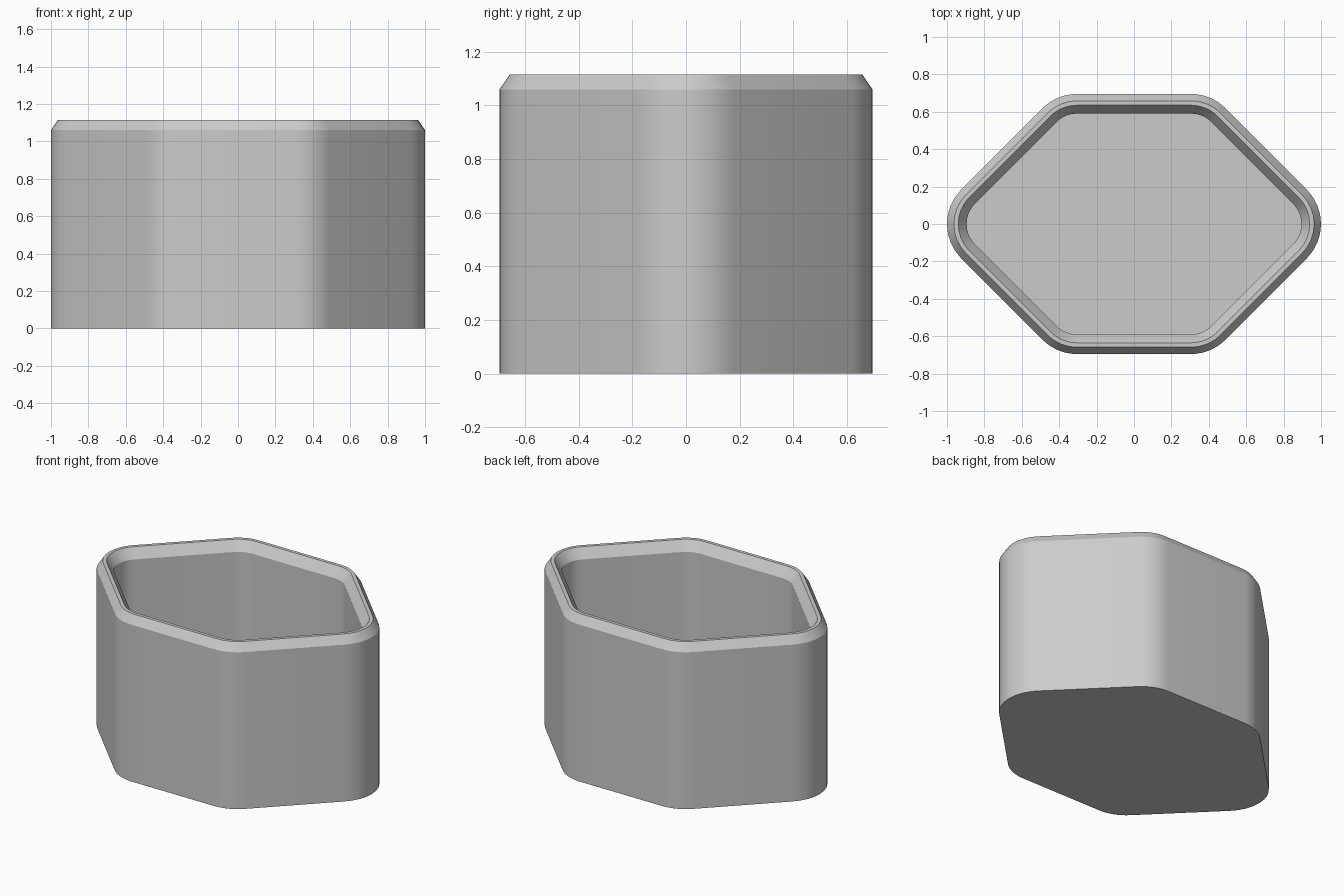
import bpy, bmesh
from math import sin, cos, radians, tan, pi

cube = bpy.data.objects.get("Cube")
if cube:
    bpy.data.objects.remove(cube, do_unlink=True)

HALF_DEPTH = 0.695
CORNER_RADIUS = 0.26
STEPS = 8


def outline(inset):
    """Rounded six-sided outline, moved inward by inset."""
    r = CORNER_RADIUS - inset
    tip = 1 - CORNER_RADIUS
    side_y = HALF_DEPTH - CORNER_RADIUS
    side_x = tip - side_y
    # arc centre, first angle, arc sweep for each corner
    corners = [(tip, 0, -45, 90), (side_x, side_y, 45, 45),
               (-side_x, side_y, 90, 45), (-tip, 0, 135, 90),
               (-side_x, -side_y, 225, 45), (side_x, -side_y, 270, 45)]
    points = []
    for cx, cy, start, sweep in corners:
        for i in range(STEPS + 1):
            a = radians(start + sweep * i / STEPS)
            points.append((cx + r * cos(a), cy + r * sin(a)))
    return points


# wall section from underside, over the rim, down to the inner floor
section = [(0, 0), (0, 1.06), (0.037, 1.115), (0.06, 1.115),
           (0.105, 1.05), (0.105, 0.07)]

bm = bmesh.new()
rings = [[bm.verts.new((x, y, z)) for x, y in outline(inset)]
         for inset, z in section]
for low, high in zip(rings, rings[1:]):
    for i in range(len(low)):
        j = (i + 1) % len(low)
        bm.faces.new((low[i], low[j], high[j], high[i]))
bm.faces.new(reversed(rings[0]))
bm.faces.new(rings[-1])
bmesh.ops.recalc_face_normals(bm, faces=bm.faces)

mesh = bpy.data.meshes.new("container")
bm.to_mesh(mesh)
bm.free()
container = bpy.data.objects.new("container", mesh)
bpy.context.collection.objects.link(container)

# single grey
grey = bpy.data.materials.new("light grey")
grey.use_nodes = True
colour = (0.6, 0.6, 0.6, 1)
grey.diffuse_color = colour
grey.node_tree.nodes["Principled BSDF"].inputs["Base Color"].default_value = colour
mesh.materials.append(grey)

bpy.context.view_layer.objects.active = container
container.select_set(True)
bpy.ops.object.shade_smooth_by_angle(angle=radians(25))
